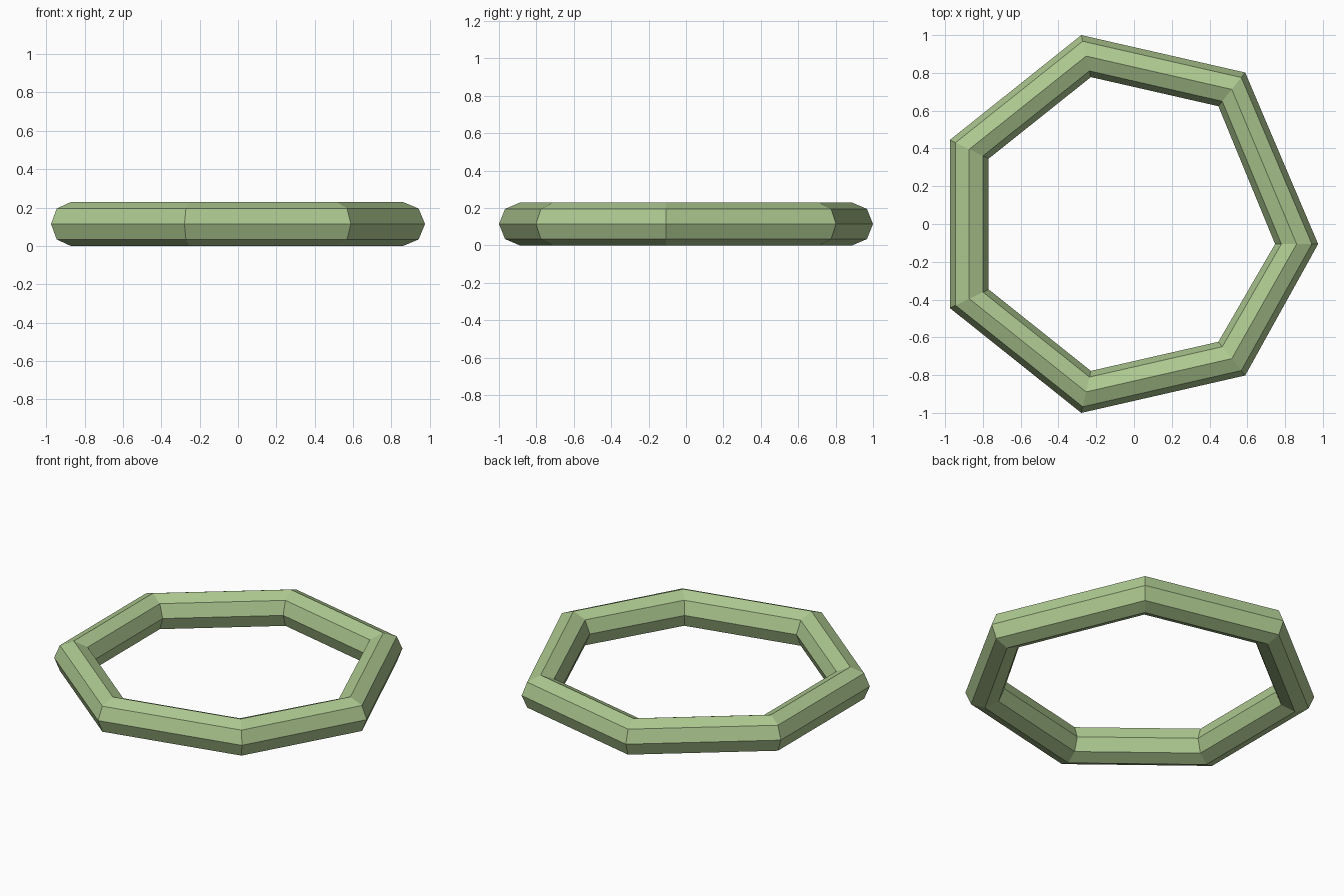
import bpy
import math

if "Cube" in bpy.data.objects:
    bpy.data.objects.remove(bpy.data.objects["Cube"])

SIDES, PROFILE = 7, 8
MAJOR, MINOR = 0.9117, 0.114
CENTRE_X = -0.0508

# Low-poly ring
bpy.ops.mesh.primitive_torus_add(
    major_segments=SIDES, minor_segments=PROFILE,
    major_radius=MAJOR, minor_radius=MINOR, location=(0, 0, 0))
ring = bpy.context.object
ring.name = "seven_sided_ring"
mesh = ring.data

# Slide the one corner on the +x side towards the front, then seat the ring on z = 0
for v in mesh.vertices:
    if abs(math.atan2(v.co.y, v.co.x)) < 0.1:
        v.co.y -= 0.106
    v.co.x += CENTRE_X
    v.co.z += MINOR

for p in mesh.polygons:
    p.use_smooth = False

# Green finish
green = bpy.data.materials.new("soft_green")
green.diffuse_color = (0.42, 0.58, 0.28, 1)
green.use_nodes = True
green.node_tree.nodes["Principled BSDF"].inputs["Base Color"].default_value = green.diffuse_color
mesh.materials.append(green)
